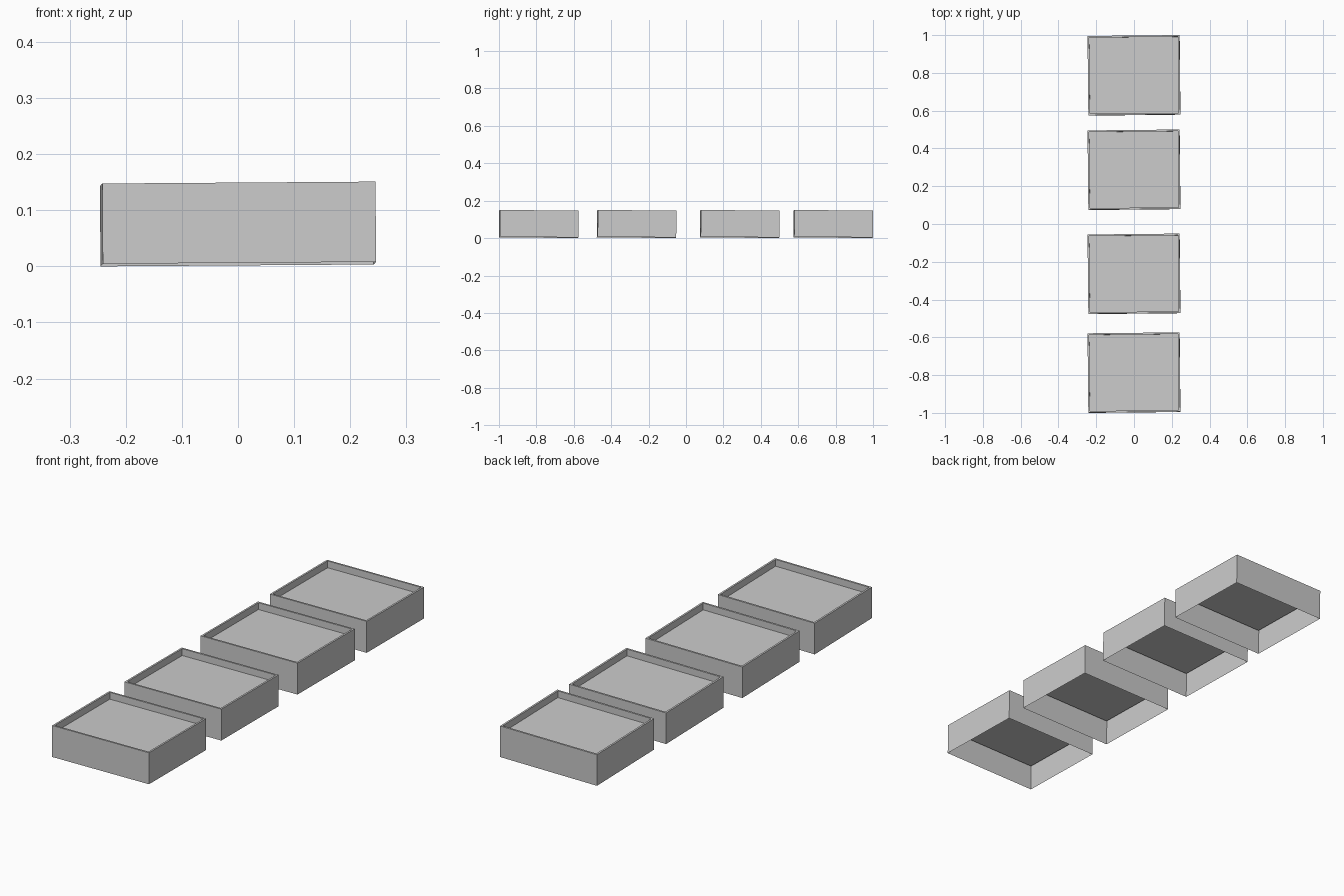
import bpy
import bmesh

if "Cube" in bpy.data.objects:
    bpy.data.objects.remove(bpy.data.objects["Cube"], do_unlink=True)

WIDTH, DEPTH, HEIGHT = 0.487, 0.42, 0.143
RIM = 0.012
RECESS = 0.031

grey = bpy.data.materials.new("plain grey")
grey.use_nodes = True
grey.diffuse_color = (0.6, 0.6, 0.6, 1)
grey.node_tree.nodes["Principled BSDF"].inputs["Base Color"].default_value = (0.6, 0.6, 0.6, 1)


def make_tray(name, y):
    """Thin shell, open below, with a recessed floor inside a narrow rim."""
    bm = bmesh.new()
    bmesh.ops.create_cube(bm, size=1)
    for v in bm.verts:
        v.co.x *= WIDTH
        v.co.y *= DEPTH
        v.co.z *= HEIGHT
    bm.normal_update()
    top = next(f for f in bm.faces if f.normal.z > 0.9)
    bottom = next(f for f in bm.faces if f.normal.z < -0.9)
    bmesh.ops.delete(bm, geom=[bottom], context="FACES_ONLY")

    # Rim and inner walls
    bmesh.ops.inset_region(bm, faces=[top], thickness=RIM)
    floor = bmesh.ops.extrude_face_region(bm, geom=[top])
    lowered = [g for g in floor["geom"] if isinstance(g, bmesh.types.BMVert)]
    bmesh.ops.translate(bm, verts=lowered, vec=(0, 0, -RECESS))
    if top.is_valid:
        bmesh.ops.delete(bm, geom=[top], context="FACES_ONLY")
    bmesh.ops.recalc_face_normals(bm, faces=bm.faces)
    up = next(f for f in bm.faces if f.calc_center_median().z > HEIGHT / 2 - RIM / 2)
    if up.normal.z < 0:
        bmesh.ops.reverse_faces(bm, faces=bm.faces)

    mesh = bpy.data.meshes.new(name)
    bm.to_mesh(mesh)
    bm.free()
    mesh.materials.append(grey)
    tray = bpy.data.objects.new(name, mesh)
    bpy.context.collection.objects.link(tray)
    tray.location = (0, y, 0.0755)
    # Each tray sits very slightly askew
    tray.rotation_euler = (-0.011, -0.007, 0.01)


# Row of four trays from front to back
for name, y in (("front_tray", -0.787), ("middle_front_tray", -0.264),
                ("middle_back_tray", 0.287), ("back_tray", 0.787)):
    make_tray(name, y)
